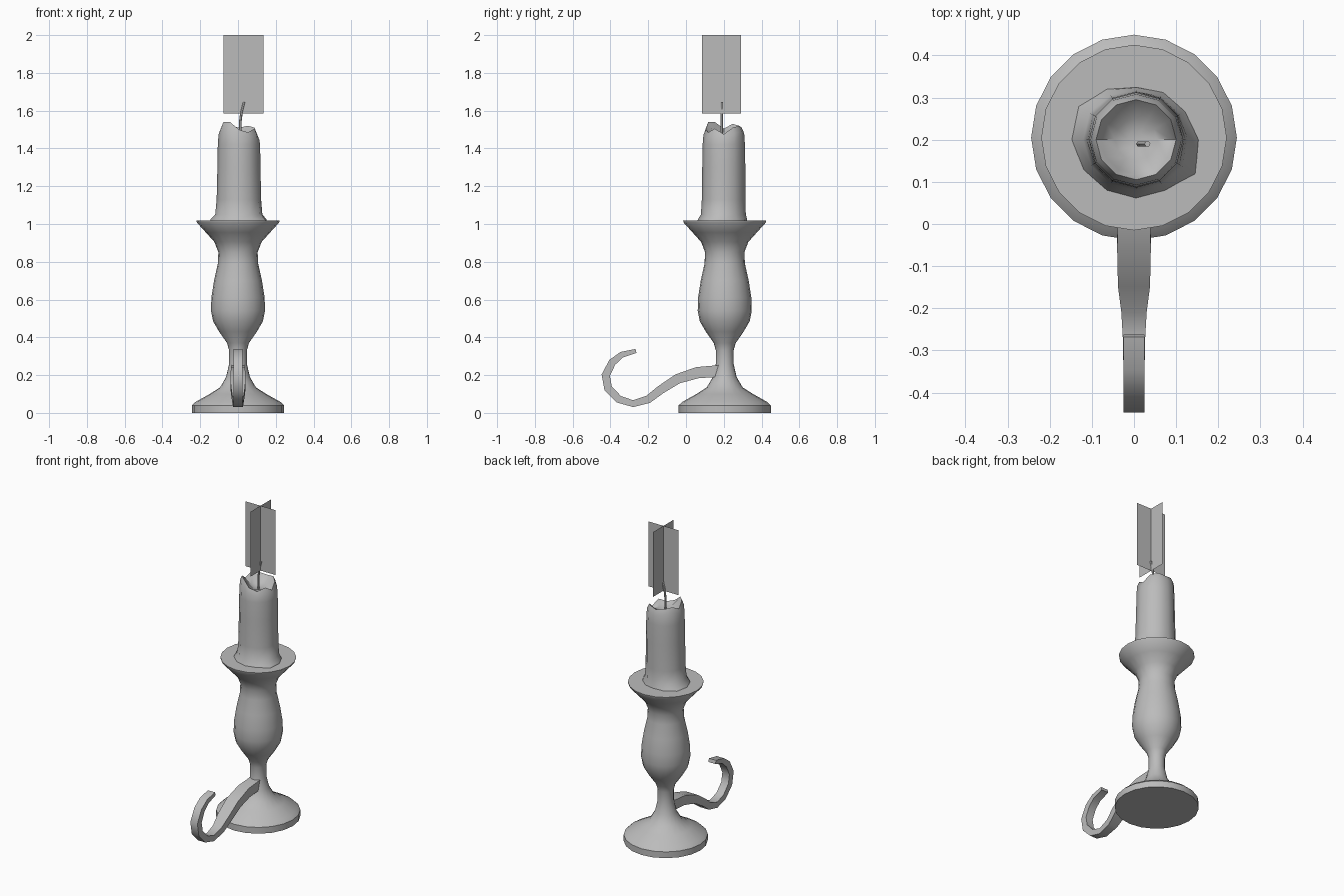
import bpy, bmesh, math
from mathutils import Vector

if "Cube" in bpy.data.objects:
    bpy.data.objects.remove(bpy.data.objects["Cube"])

grey = bpy.data.materials.new("plain grey")
grey.use_nodes = True
grey.diffuse_color = (0.5, 0.5, 0.5, 1)
grey.node_tree.nodes["Principled BSDF"].inputs["Base Color"].default_value = (0.5, 0.5, 0.5, 1)

AXIS_Y = 0.205


def loft(name, rings, angle=40):
    """Skin closed rings of points, cap both ends and shade smooth."""
    bm = bmesh.new()
    loops = [[bm.verts.new(p) for p in ring] for ring in rings]
    for a, b in zip(loops, loops[1:]):
        for i in range(len(a)):
            j = (i + 1) % len(a)
            bm.faces.new((a[i], a[j], b[j], b[i]))
    bm.faces.new(loops[0][::-1])
    bm.faces.new(loops[-1])
    bmesh.ops.recalc_face_normals(bm, faces=bm.faces)
    return finish(name, bm, angle)


def finish(name, bm, angle=None):
    mesh = bpy.data.meshes.new(name)
    bm.to_mesh(mesh)
    bm.free()
    mesh.materials.append(grey)
    obj = bpy.data.objects.new(name, mesh)
    bpy.context.collection.objects.link(obj)
    if angle:
        bpy.ops.object.select_all(action="DESELECT")
        obj.select_set(True)
        bpy.context.view_layer.objects.active = obj
        bpy.ops.object.shade_smooth_by_angle(angle=math.radians(angle))
    return obj


def circle(r, z, n, cx=0.0, cy=AXIS_Y):
    steps = [math.tau * i / n for i in range(n)]
    return [(cx + r * math.cos(t), cy + r * math.sin(t), z) for t in steps]


# Turned holder: foot, stem, bulb and drip pan
profile = [(.244, 0), (.244, .04), (.225, .058), (.15, .10), (.095, .135), (.063, .19),
           (.047, .26), (.047, .33), (.058, .37), (.1, .43), (.132, .485), (.143, .54),
           (.141, .61), (.127, .7), (.107, .79), (.104, .85), (.125, .905),
           (.17, .955), (.218, 1.008), (.22, 1.018)]
loft("candle_holder", [circle(r, z, 20) for r, z in profile])

# Curled handle: y, z, thickness, half width
path = [(.18, .222, .062, .035), (.06, .213, .06, .037), (-.045, .18, .052, .04),
        (-.135, .122, .046, .038), (-.2, .072, .042, .03), (-.28, .049, .036, .026),
        (-.355, .072, .04, .025), (-.412, .13, .044, .025), (-.425, .2, .044, .025),
        (-.39, .268, .04, .025), (-.34, .308, .032, .025), (-.265, .328, .022, .025)]
rings = []
for i, (y, z, thick, half) in enumerate(path):
    before, after = path[max(i - 1, 0)], path[min(i + 1, len(path) - 1)]
    along = Vector((0, after[0] - before[0], after[1] - before[1])).normalized()
    side = Vector((0, -along.z, along.y)) * thick / 2
    mid = Vector((0, y, z))
    wide = Vector((half, 0, 0))
    rings.append([mid + wide + side, mid - wide + side, mid - wide - side, mid + wide - side])
loft("handle", rings)

# Candle: melted skirt, body, ragged rim and hollow top
skirt = [.15, .135, .13, .125, .14, .16, .155, .145, .14, .14, .14, .165]
rim = [1.475, 1.51, 1.52, 1.51, 1.52, 1.53, 1.505, 1.54, 1.54, 1.5, 1.485, 1.505]
n = len(rim)


def wax_ring(radii, heights):
    return [(.005 + r * math.cos(math.tau * i / n), .2 + r * math.sin(math.tau * i / n), z)
            for i, (r, z) in enumerate(zip(radii, heights))]


def blend(f, r):
    return [r + (s - r) * f for s in skirt]


loft("candle", [
    wax_ring(skirt, [1.012] * n),
    wax_ring(blend(.85, .115), [1.026] * n),
    wax_ring(blend(.3, .113), [1.05] * n),
    wax_ring(blend(.12, .113), [1.13] * n),
    wax_ring([.114] * n, [1.3] * n),
    wax_ring([.112] * n, [1.42] * n),
    wax_ring([.108] * n, [z - .03 for z in rim]),
    wax_ring([.095] * n, rim),
    wax_ring([.082] * n, [z - .015 for z in rim]),
    wax_ring([.05] * n, [1.475] * n),
    wax_ring([.02] * n, [1.465] * n)], 50)

# Bent wick
loft("wick", [circle(.007, z, 6, x, .19) for x, z in
              [(.012, 1.46), (.012, 1.54), (.018, 1.59), (.032, 1.645)]])

# Crossed flame cards
bm = bmesh.new()
for dx, dy in ((.106, 0), (0, .104)):
    bm.faces.new([bm.verts.new((.028 + s * dx, .188 + s * dy, z))
                  for s, z in ((-1, 1.585), (1, 1.585), (1, 2), (-1, 2))])
finish("flame_cards", bm)
